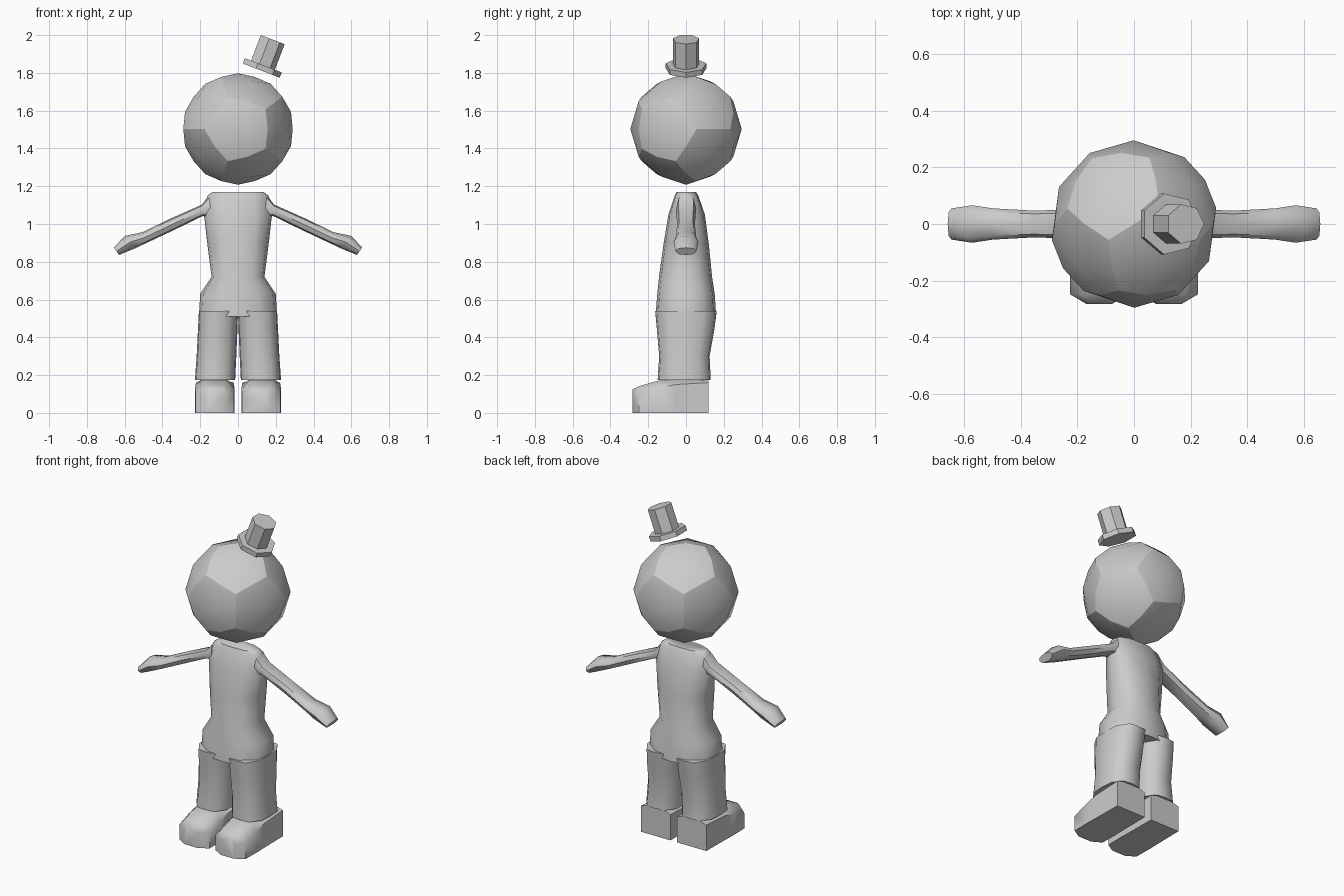
import bpy, bmesh, math
from math import sin, cos, pi, radians
from mathutils import Vector, Matrix

if "Cube" in bpy.data.objects:
    bpy.data.objects.remove(bpy.data.objects["Cube"])


def finish(name, bm, smooth=None):
    bmesh.ops.recalc_face_normals(bm, faces=bm.faces)
    me = bpy.data.meshes.new(name)
    bm.to_mesh(me)
    bm.free()
    ob = bpy.data.objects.new(name, me)
    bpy.context.collection.objects.link(ob)
    if smooth:
        bpy.ops.object.select_all(action='DESELECT')
        ob.select_set(True)
        bpy.context.view_layer.objects.active = ob
        bpy.ops.object.shade_smooth_by_angle(angle=radians(smooth), keep_sharp_edges=True)
    return ob


def loft(name, rings, smooth=None, side=1):
    """Skin a list of equal-length rings and cap both ends; side=-1 mirrors in x."""
    bm = bmesh.new()
    vr = [[bm.verts.new((p[0] * side, p[1], p[2])) for p in r] for r in rings]
    n = len(rings[0])
    for a, b in zip(vr, vr[1:]):
        for i in range(n):
            j = (i + 1) % n
            bm.faces.new((a[i], a[j], b[j], b[i]))
    bm.faces.new(vr[0])
    bm.faces.new(vr[-1])
    return finish(name, bm, smooth)


def squircle(n, power):
    """Unit rounded-rectangle outline."""
    pts = []
    for i in range(n):
        c, s = cos(2 * pi * i / n), sin(2 * pi * i / n)
        r = (abs(c) ** power + abs(s) ** power) ** (-1 / power)
        pts.append((c * r, s * r))
    return pts


def flat_ring(z, x0, x1, y0, y1, n=12, power=2.6):
    cx, cy, hx, hy = (x0 + x1) / 2, (y0 + y1) / 2, (x1 - x0) / 2, (y1 - y0) / 2
    return [(cx + u * hx, cy + v * hy, z) for u, v in squircle(n, power)]


# head: sphere made of twelve swollen pentagons
phi = (1 + 5 ** 0.5) / 2
sg = (1, -1)
centres = [Vector(v) for a in sg for b in sg for v in
           ((0, a * phi, b), (a * phi, b, 0), (b, 0, a * phi))]
corners = [Vector((a, b, c)) for a in sg for b in sg for c in sg]
corners += [Vector(v) for a in sg for b in sg for v in
            ((a / phi, b * phi, 0), (0, a / phi, b * phi), (b * phi, 0, a / phi))]
mids = [p + q for i, p in enumerate(corners) for q in corners[:i]
        if (p - q).length < 2 / phi + 0.01]
bm = bmesh.new()
hubs = {bm.verts.new(p.normalized()) for p in centres}
for p in corners + mids:
    bm.verts.new(p.normalized())
bmesh.ops.convex_hull(bm, input=bm.verts)
for e in bm.edges:
    e.smooth = any(v in hubs for v in e.verts)
bmesh.ops.transform(bm, verts=bm.verts, matrix=Matrix.Translation((0, 0, 1.503))
                    @ Matrix.Rotation(radians(-58), 4, 'Z') @ Matrix.Scale(0.295, 4))
finish("head", bm, 60)

# tilted hat: seven-sided brim and crown
tilt = Matrix.Translation((0.118, 0, 1.814)) @ Matrix.Rotation(radians(21), 4, 'Y')
for name, r, z0, z1 in (("hat_brim", 0.11, 0, 0.03), ("hat_crown", 0.071, 0.03, 0.175)):
    loft(name, [[tilt @ Vector((r * cos(2 * pi * i / 7), r * sin(2 * pi * i / 7), z))
                 for i in range(7)] for z in (z0, z1)])

# torso and hips: z, half width, front y, back y
body = [(1.17, 0.135, -0.05, 0.053), (1.15, 0.162, -0.06, 0.065),
        (1.05, 0.18, -0.093, 0.10), (0.90, 0.163, -0.118, 0.12),
        (0.72, 0.14, -0.143, 0.138), (0.63, 0.20, -0.152, 0.152),
        (0.51, 0.207, -0.162, 0.160)]
loft("torso", [flat_ring(z, -w, w, f, b) for z, w, f, b in body], 50)

for side, tag in ((-1, "left"), (1, "right")):
    # trouser leg: z, inner x, outer x, front y, back y
    leg = [(0.54, 0.0, 0.207, -0.163, 0.163), (0.44, 0.003, 0.212, -0.154, 0.150),
           (0.30, 0.009, 0.219, -0.142, 0.125), (0.175, 0.015, 0.228, -0.150, 0.131)]
    loft(tag + "_trouser_leg",
         [flat_ring(*s, n=12, power=3.2) for s in leg], 50, side)

    # arm and mitten hand: upper x,z, lower x,z, half depth
    arm = [(0.153, 1.155, 0.14, 1.03, 0.05), (0.19, 1.103, 0.185, 1.043, 0.053),
           (0.355, 1.03, 0.345, 0.965, 0.047), (0.505, 0.957, 0.49, 0.897, 0.055),
           (0.60, 0.937, 0.54, 0.873, 0.066), (0.657, 0.875, 0.63, 0.836, 0.055)]
    rings = []
    for ux, uz, lx, lz, d in arm:
        rings.append([((ux + lx) / 2 + u * (ux - lx) / 2, v * d,
                       (uz + lz) / 2 + u * (uz - lz) / 2) for u, v in squircle(8, 2.5)])
    loft(tag + "_arm", rings, 50, side)

    # shoe: y, half width, height, shoulder height of the outline
    shoe = [(0.12, 0.10, 0.172, 0.16), (-0.06, 0.102, 0.178, 0.15),
            (-0.14, 0.104, 0.172, 0.13), (-0.248, 0.102, 0.142, 0.095),
            (-0.282, 0.045, 0.125, 0.09)]
    rings = [[(0.123 + k * w, y, z) for k, z in
              ((-1, 0), (1, 0), (1, s), (0.6, h), (-0.6, h), (-1, s))]
             for y, w, h, s in shoe]
    loft(tag + "_shoe", rings, 50, side)
